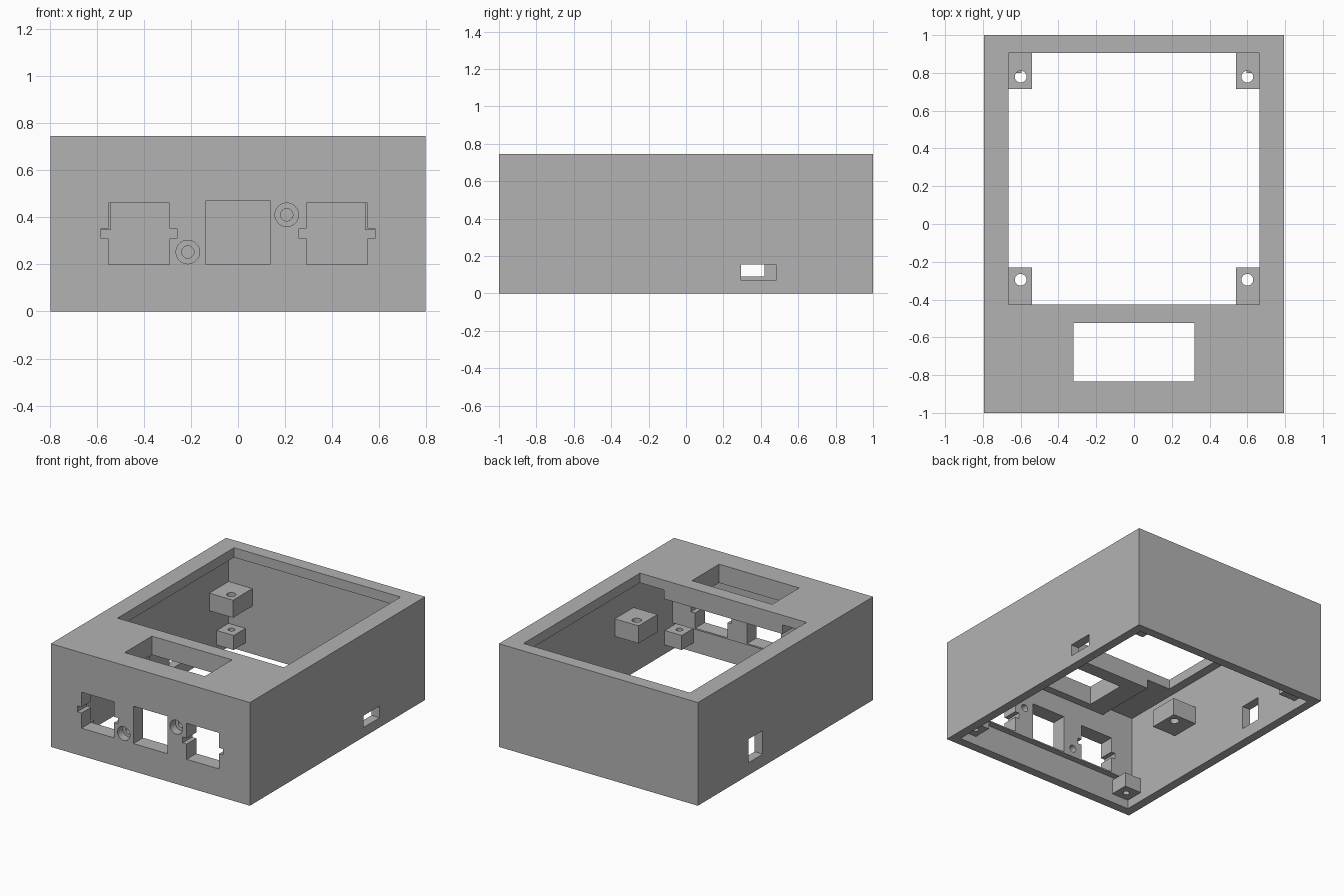
import bpy, math

# Remove the default cube
cube = bpy.data.objects.get("Cube")
if cube:
    bpy.data.objects.remove(cube, do_unlink=True)

# Single plain colour
grey = bpy.data.materials.new("plain_grey")
grey.use_nodes = True
GREY = (0.45, 0.45, 0.45, 1)
grey.diffuse_color = GREY
grey.node_tree.nodes["Principled BSDF"].inputs["Base Color"].default_value = GREY


def finish(name):
    ob = bpy.context.object
    ob.name = name
    ob.data.materials.clear()
    ob.data.materials.append(grey)
    return ob


def box(name, x, y, z):
    """Box from (min, max) pairs."""
    mid = [(a + b) / 2 for a, b in (x, y, z)]
    bpy.ops.mesh.primitive_cube_add(size=1, location=mid)
    ob = bpy.context.object
    ob.scale = [b - a for a, b in (x, y, z)]
    bpy.ops.object.transform_apply(location=True, rotation=True, scale=True)
    return finish(name)


def rod(name, center, radius, length, rotation=(0, 0, 0)):
    bpy.ops.mesh.primitive_cylinder_add(vertices=32, radius=radius, depth=length,
                                        location=center, rotation=rotation)
    bpy.ops.object.transform_apply(location=True, rotation=True, scale=True)
    return finish(name)


def combine(target, other, operation):
    """Apply a boolean and remove the helper."""
    other.hide_render = True
    mod = target.modifiers.new("boolean", 'BOOLEAN')
    mod.operation = operation
    mod.solver = 'EXACT'
    mod.object = other
    bpy.ops.object.select_all(action='DESELECT')
    bpy.context.view_layer.objects.active = target
    target.select_set(True)
    bpy.ops.object.modifier_apply(modifier=mod.name)
    bpy.data.objects.remove(other, do_unlink=True)


def cut(target, *cutters):
    for c in cutters:
        combine(target, c, 'DIFFERENCE')


# Overall sizes
W, D, H = 0.795, 1.0, 0.745
WALL = 0.065
IX, IY, IZ = W - WALL, D - WALL, H - 0.07
PANEL_Y = -0.89

# Hollow case, open underneath, with a thicker front and a thicker screen surround
case = box("case", (-W, W), (-D, D), (0, H))
cut(case, box("cavity", (-IX, IX), (-IY, IY), (-0.1, IZ)))
combine(case, box("front_panel", (-IX - .02, IX + .02), (-IY - .02, PANEL_Y), (0.19, IZ + .02)), 'UNION')
combine(case, box("screen_surround", (-.475, .475), (-.95, -.425), (0.61, IZ + .03)), 'UNION')

# Top openings
cut(case,
    box("main_opening", (-.665, .665), (-.425, .905), (.5, 1)),
    box("screen_window", (-.32, .32), (-.835, -.525), (.5, 1)))

# Front openings: square socket in the middle, notched switch cutouts either side
front = (-1.1, -0.8)
cut(case, box("middle_window", (-.135, .135), front, (.2, .47)))
for s in (-1, 1):
    cut(case,
        box("switch_window", sorted((s * .29, s * .55)), front, (.2, .46)),
        box("switch_notch", sorted((s * .258, s * .582)), front, (.31, .352)))

# Counterbored holes beside the middle window
for x, z in ((-.213, .252), (.207, .41)):
    turn = (math.pi / 2, 0, 0)
    cut(case,
        rod("counterbore", (x, -1, z), .05, .12, turn),
        rod("bore", (x, -.95, z), .026, .4, turn))

# Cable slots in the side walls
cut(case,
    box("left_slot", (.7, .9), (.295, .48), (.07, .155)),
    box("right_slot", (-.9, -.7), (.26, .42), (.09, .26)))

# Board supports on the side walls and lid posts in the corners
for sx, side in ((-1, "right"), (1, "left")):
    for end, y0, y1, hole_y in (("front", -.445, -.23, -.295), ("back", .715, .945, .78)):
        support = box(f"{end}_{side}_board_support",
                      sorted((sx * .54, sx * (IX + .01))), (y0, y1), (.345, .472))
        cut(support, rod("support_hole", (sx * .6, hole_y, .4), .031, .5))
    for sy, end in ((-1, "front"), (1, "back")):
        post = box(f"{end}_{side}_lid_post",
                   sorted((sx * .595, sx * (IX + .01))),
                   sorted((sy * .8, sy * (IY + .01))), (.065, .17))
        cut(post, rod("post_hole", (sx * .66, sy * .868, .1), .022, .5))
